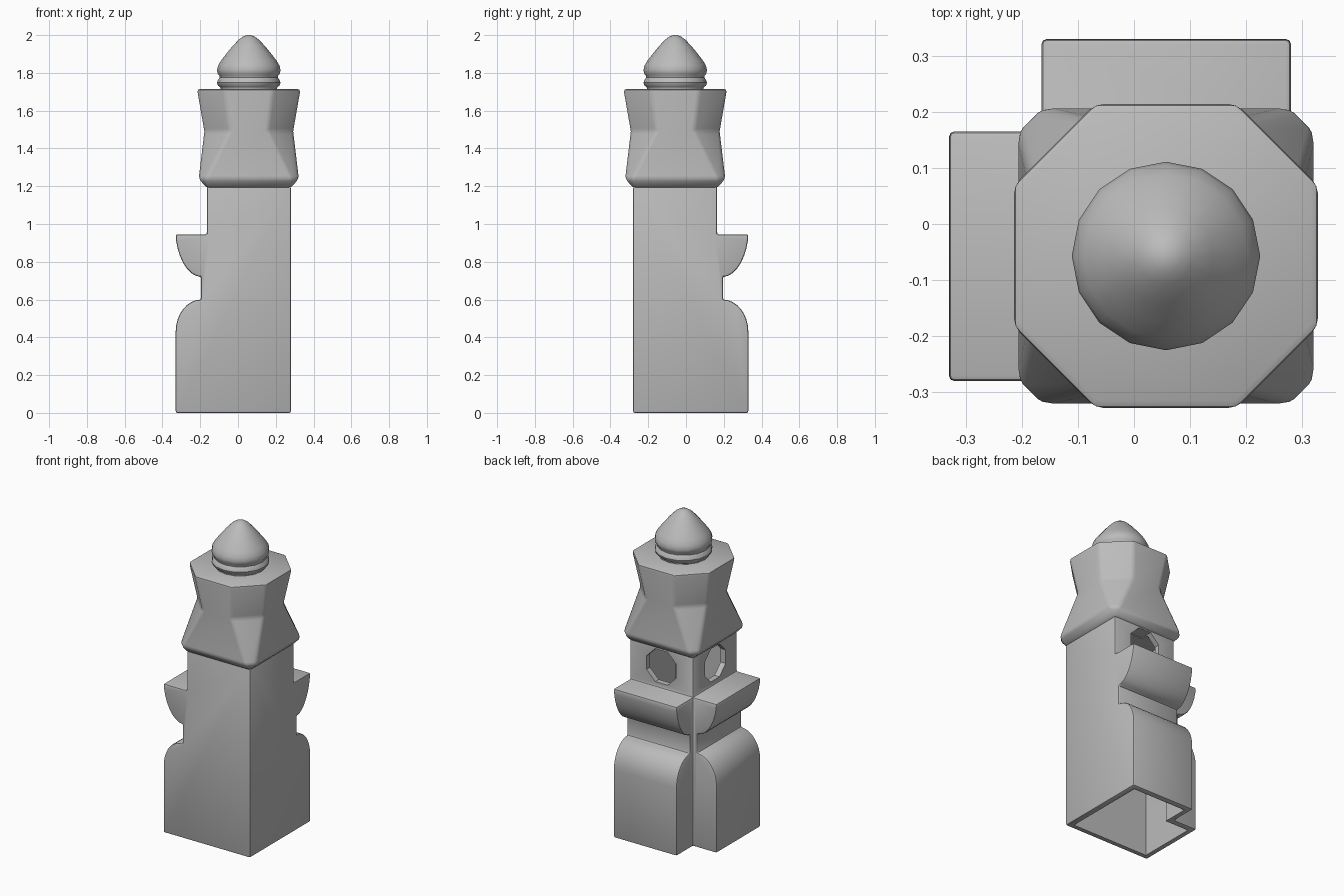
import bpy, bmesh, math
from mathutils import Matrix, Vector

cube = bpy.data.objects.get("Cube")
if cube:
    bpy.data.objects.remove(cube, do_unlink=True)

CX, CY = 0.057, -0.057          # tower axis
WALL = 0.035

stone = bpy.data.materials.new("grey_stone")
stone.use_nodes = True
GREY = (0.5, 0.5, 0.5, 1)
stone.diffuse_color = GREY
stone.node_tree.nodes["Principled BSDF"].inputs["Base Color"].default_value = GREY


def finish(name, bm):
    bmesh.ops.recalc_face_normals(bm, faces=bm.faces)
    mesh = bpy.data.meshes.new(name)
    bm.to_mesh(mesh)
    bm.free()
    mesh.materials.append(stone)
    ob = bpy.data.objects.new(name, mesh)
    bpy.context.collection.objects.link(ob)
    return ob


def loft(name, rings):
    """Skin a stack of rings with equal point counts and cap both ends."""
    bm = bmesh.new()
    loops = [[bm.verts.new(p) for p in ring] for ring in rings]
    n = len(loops[0])
    for a, b in zip(loops, loops[1:]):
        for i in range(n):
            bm.faces.new((a[i], a[(i + 1) % n], b[(i + 1) % n], b[i]))
    bm.faces.new(loops[0])
    bm.faces.new(loops[-1])
    return finish(name, bm)


def side_profile(t, base, top):
    """Shaft with a rounded shoulder and a coved shelf, inset by t."""
    pts = [(-0.28 + t, base), (0.33 - t, base)]
    n = 8
    for i in range(n + 1):                       # rounded shoulder
        a = math.pi / 2 * i / n
        pts.append((0.195 - t + 0.135 * math.cos(a), 0.43 + (0.17 - t) * math.sin(a)))
    for i in range(n + 1):                       # bowl below the shelf
        a = math.pi / 2 * i / n
        pts.append((0.195 - t + 0.135 * math.sin(a),
                    0.945 - t - (0.225 - 2 * t) * math.cos(a) ** 1.15))
    return pts + [(0.165 - t, 0.945 - t), (0.165 - t, top), (-0.28 + t, top)]


def prism(name, t, base, top, to_side):
    prof = side_profile(t, base, top)
    rings = []
    for w in (-0.165 + t, 0.28 - t):
        rings.append([(-u, -w, z) if to_side else (w, u, z) for u, z in prof])
    return loft(name, rings)


def activate(ob):
    bpy.ops.object.select_all(action='DESELECT')
    ob.select_set(True)
    bpy.context.view_layer.objects.active = ob


def boolean(ob, other, op):
    activate(ob)
    mod = ob.modifiers.new("cut", 'BOOLEAN')
    mod.operation, mod.solver, mod.object = op, 'EXACT', other
    bpy.ops.object.modifier_apply(modifier=mod.name)
    bpy.data.objects.remove(other, do_unlink=True)


def bevel(ob, width, segments=2):
    activate(ob)
    mod = ob.modifiers.new("soft_edges", 'BEVEL')
    mod.width, mod.segments = width, segments
    mod.limit_method, mod.angle_limit = 'ANGLE', math.radians(35)
    bpy.ops.object.modifier_apply(modifier=mod.name)


def smooth(ob):
    activate(ob)
    bpy.ops.object.shade_smooth_by_angle(angle=math.radians(32))


# Body: two crossing profiles, softened, hollow and open at the base
body = prism("tower_body", 0, 0, 1.2, False)
boolean(body, prism("side_shelf", 0, 0, 1.2, True), 'UNION')
bmesh_clean = bmesh.new()
bmesh_clean.from_mesh(body.data)
bmesh.ops.remove_doubles(bmesh_clean, verts=bmesh_clean.verts, dist=0.0002)
bmesh.ops.dissolve_limit(bmesh_clean, angle_limit=0.01,
                         verts=bmesh_clean.verts, edges=bmesh_clean.edges)
bmesh_clean.to_mesh(body.data)
bmesh_clean.free()
bevel(body, 0.01)
for side in (False, True):
    boolean(body, prism("cavity", WALL, -0.1, 1.18, side), 'DIFFERENCE')

# Octagonal windows on the back and on the side above the shelves
for face, axis in ((Vector((CX, 0.165, 1.08)), 'X'), (Vector((-0.165, CY, 1.08)), 'Y')):
    bm = bmesh.new()
    spin = Matrix.Rotation(math.pi / 2, 4, axis)
    bmesh.ops.create_cone(bm, cap_ends=True, segments=8, radius1=0.113, radius2=0.113,
                          depth=0.16,
                          matrix=Matrix.Translation(face) @ spin
                          @ Matrix.Rotation(math.pi / 8, 4, 'Z'))
    boolean(body, finish("window_cutter", bm), 'DIFFERENCE')
smooth(body)


# Roof: square eaves turning into a flared octagon
def octagon(half, edge, z):
    out = []
    for k in range(4):
        c, s = (1, 0, -1, 0)[k], (0, 1, 0, -1)[k]
        for x, y in ((half, -edge), (half, edge)):
            out.append((CX + c * x - s * y, CY + s * x + c * y, z))
    return out


roof = loft("roof", [octagon(*r) for r in (
    (0.222, 0.212, 1.19), (0.265, 0.225, 1.24), (0.235, 0.1, 1.49),
    (0.274, 0.128, 1.715))])
bevel(roof, 0.016)
smooth(roof)

# Finial: ringed base and pointed bulb
finial_profile = [(0.145, 1.70), (0.15, 1.722), (0.163, 1.733), (0.168, 1.748),
                  (0.163, 1.763), (0.154, 1.775), (0.156, 1.785), (0.165, 1.797),
                  (0.168, 1.815), (0.163, 1.838), (0.147, 1.865), (0.12, 1.9),
                  (0.085, 1.943), (0.05, 1.979), (0.028, 1.994), (0.01, 2.0)]
finial = loft("finial", [
    [(CX + r * math.cos(math.tau * i / 16), CY + r * math.sin(math.tau * i / 16), z)
     for i in range(16)] for r, z in finial_profile])
smooth(finial)
